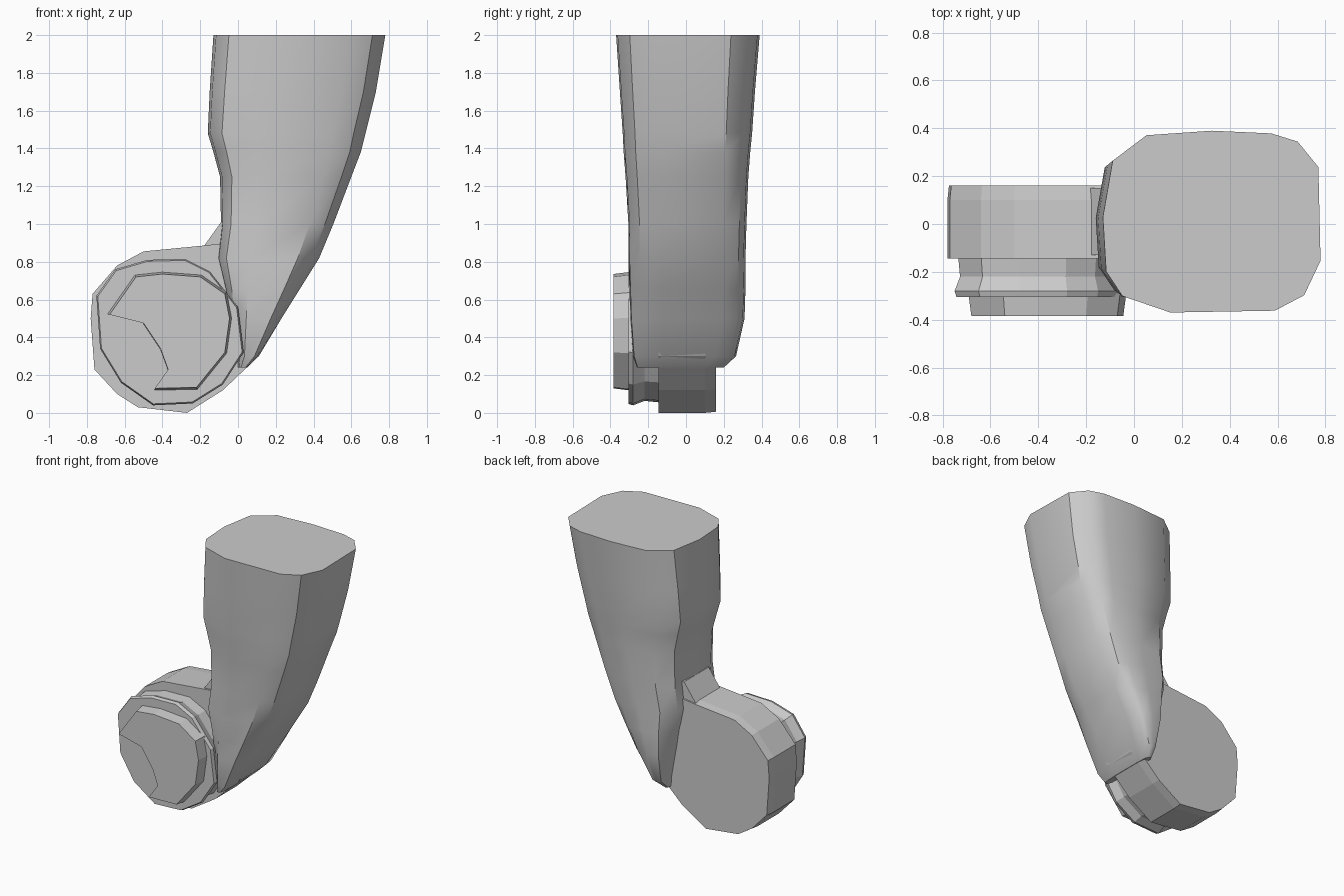
import bpy, bmesh, math

if "Cube" in bpy.data.objects:
    bpy.data.objects.remove(bpy.data.objects["Cube"])


def loft(name, rings, smooth=None):
    """Skin matching point rings and close both ends."""
    bm = bmesh.new()
    loops = [[bm.verts.new(p) for p in ring] for ring in rings]
    n = len(loops[0])
    for a, b in zip(loops, loops[1:]):
        for i in range(n):
            j = (i + 1) % n
            bm.faces.new((a[i], a[j], b[j], b[i]))
    bm.faces.new(loops[0])
    bm.faces.new(loops[-1])
    bmesh.ops.recalc_face_normals(bm, faces=bm.faces)
    me = bpy.data.meshes.new(name)
    bm.to_mesh(me)
    bm.free()
    ob = bpy.data.objects.new(name, me)
    bpy.context.collection.objects.link(ob)
    if smooth:
        bpy.ops.object.select_all(action='DESELECT')
        ob.select_set(True)
        bpy.context.view_layer.objects.active = ob
        bpy.ops.object.shade_smooth_by_angle(angle=math.radians(smooth))
    return ob


def plate(name, outline, layers, centre):
    """Stack scaled copies of an x/z outline along y: layers are (y, scale)."""
    cx, cz = centre
    return loft(name, [[(cx + (x - cx) * s, y, cz + (z - cz) * s) for x, z in outline]
                       for y, s in layers])


# Curved arm: rounded rectangular section, narrowing towards the joint
section = [(-1, .05), (-.91, .67), (-.6, .95), (0, 1), (.55, .97), (.79, .88), (.98, .6),
           (1, -.43), (.85, -.81), (.58, -.98), (-.38, -1), (-.82, -.82), (-.97, -.55)]
levels = [  # z, x min, x max, y min, y max
    (2.0, -.13, .78, -.37, .39), (1.7, -.15, .73, -.35, .365),
    (1.48, -.16, .675, -.335, .35), (1.38, -.13, .65, -.33, .34),
    (1.25, -.095, .60, -.32, .33), (1.0, -.09, .505, -.305, .32),
    (.82, -.11, .43, -.305, .315), (.66, -.07, .33, -.30, .315),
    (.50, -.04, .23, -.295, .31), (.30, 0, .11, -.28, .265), (.24, 0, .05, -.26, .2)]
loft("arm", [[((a + b) / 2 + u * (b - a) / 2, (c + d) / 2 + v * (d - c) / 2, z)
              for u, v in section] for z, a, b, c, d in levels], 35)

# Main joint disc, running into the arm
plate("joint_disc",
      [(-.27, 0), (-.53, .03), (-.64, .1), (-.76, .23), (-.78, .5), (-.77, .63),
       (-.64, .78), (-.5, .855), (-.19, .885), (-.05, .9), (.1, .7), (.2, .47),
       (.11, .3), (-.08, .12)],
      [(-.145, 1), (.1, 1), (.16, .985)], (-.36, .43))

# Front collar with a waist behind its rim
plate("joint_collar",
      [(-.24, .05), (-.45, .04), (-.62, .16), (-.73, .34), (-.75, .62), (-.65, .76),
       (-.48, .81), (-.28, .815), (-.15, .75), (0, .56), (.03, .32), (-.08, .15)],
      [(-.14, .96), (-.22, .94), (-.28, 1), (-.305, .98)], (-.37, .43))

# Raised cap with its lower left cut away
plate("joint_cap",
      [(-.68, .52), (-.54, .72), (-.4, .735), (-.2, .72), (-.07, .63), (-.045, .5),
       (-.07, .32), (-.22, .135), (-.44, .13), (-.37, .23), (-.41, .34), (-.5, .475)],
      [(-.29, 1.04), (-.385, 1)], (-.37, .43))

# Small web filling the corner above the disc
plate("upper_web", [(-.19, .87), (-.09, 1.01), (.1, 1.01), (.1, .8), (-.15, .75)],
      [(-.13, 1), (.15, 1)], (-.09, .9))
